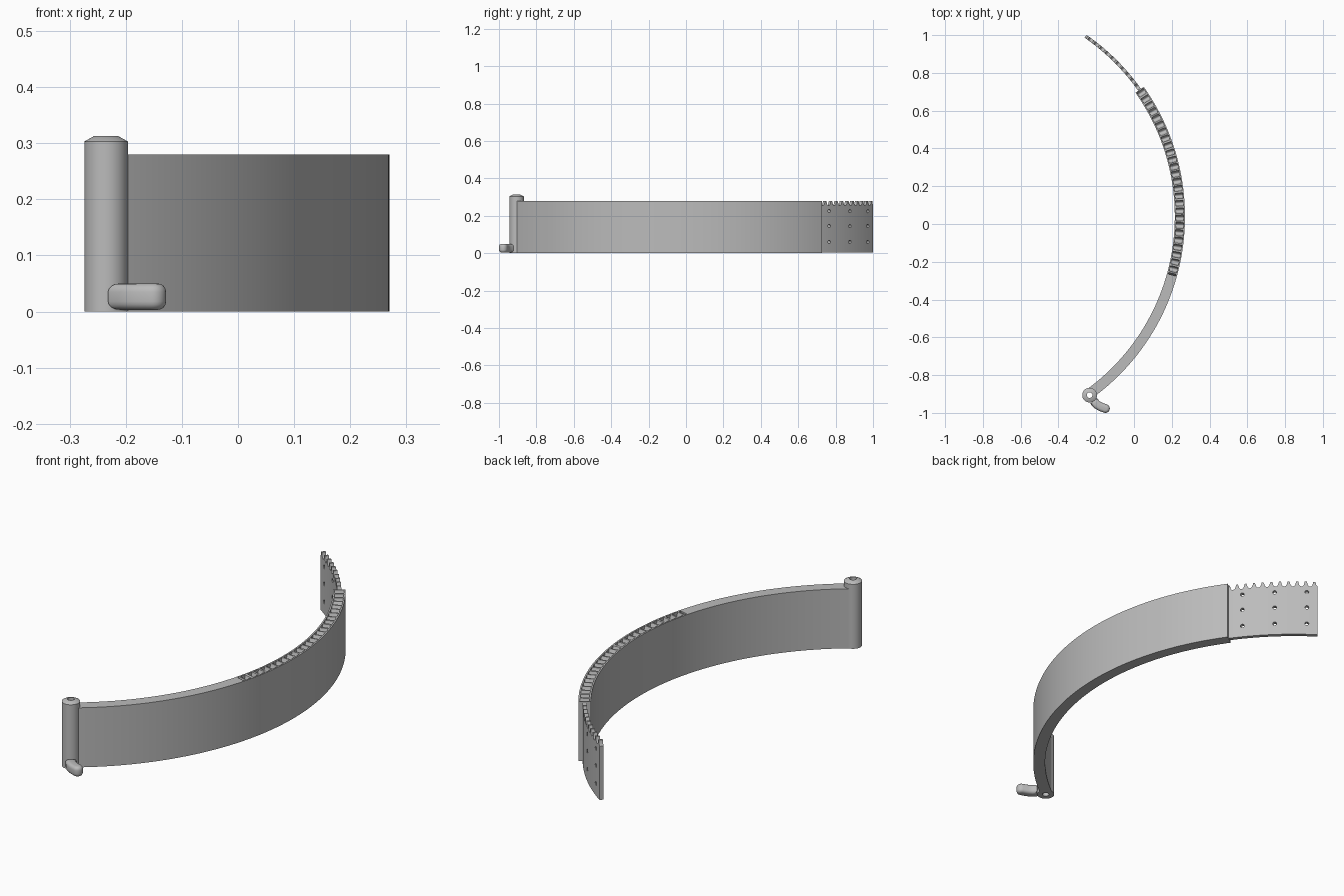
import bpy, bmesh, math
from mathutils import Vector, Matrix

if "Cube" in bpy.data.objects:
    bpy.data.objects.remove(bpy.data.objects["Cube"], do_unlink=True)

CX, CY, R = -0.917, 0.04, 1.16      # centre and mean radius of the curve
TOP = 0.28
JOINT, PITCH = 35.3, 1.93           # sheath mouth and tooth spacing in degrees

steel = bpy.data.materials.new("steel_grey")
steel.use_nodes = True
steel.diffuse_color = (0.5, 0.5, 0.5, 1)
steel.node_tree.nodes["Principled BSDF"].inputs["Base Color"].default_value = (0.5, 0.5, 0.5, 1)


def finish(name, bm):
    bmesh.ops.recalc_face_normals(bm, faces=bm.faces[:])
    mesh = bpy.data.meshes.new(name)
    bm.to_mesh(mesh)
    bm.free()
    ob = bpy.data.objects.new(name, mesh)
    bpy.context.collection.objects.link(ob)
    mesh.materials.append(steel)
    return ob


def activate(ob):
    bpy.ops.object.select_all(action='DESELECT')
    ob.select_set(True)
    bpy.context.view_layer.objects.active = ob


def smooth(ob):
    activate(ob)
    bpy.ops.object.shade_smooth_by_angle(angle=math.radians(32))


def cut(ob, cutter):
    mod = ob.modifiers.new("cut", 'BOOLEAN')
    mod.operation, mod.solver, mod.object = 'DIFFERENCE', 'EXACT', cutter
    activate(ob)
    bpy.ops.object.modifier_apply(modifier=mod.name)
    bpy.data.objects.remove(cutter, do_unlink=True)


def on_arc(r, deg, z):
    a = math.radians(deg)
    return Vector((CX + r * math.cos(a), CY + r * math.sin(a), z))


def sweep(name, half, z0, top, start, end, steps):
    """Curved bar whose upper edge follows top(angle)."""
    bm = bmesh.new()
    rings = []
    for i in range(steps + 1):
        d = start + (end - start) * i / steps
        t = top(d)
        section = [(R - half, z0), (R + half, z0), (R + half, t), (R - half, t)]
        rings.append([bm.verts.new(on_arc(r, d, z)) for r, z in section])
    for a, b in zip(rings, rings[1:]):
        for k in range(4):
            j = (k + 1) % 4
            bm.faces.new((a[k], a[j], b[j], b[k]))
    bm.faces.new(rings[0])
    bm.faces.new(rings[-1])
    return finish(name, bm)


def teeth(deg):
    """Flat-tipped teeth with rounded notches."""
    u = (((deg - JOINT) / PITCH) % 1 - 0.5) / 0.36
    return TOP - 0.026 * math.sqrt(max(0, 1 - u * u))


# Curved sheath with a slot along the far part of its upper edge
band = sweep("sheath_band", 0.027, 0, lambda d: TOP, -54, JOINT, 72)
slot = sweep("slot_cutter", 0.02, 0.22, lambda d: 0.32, -15.5, 37, 42)
slot.hide_render = True
cut(band, slot)
smooth(band)

# Toothed rack lying in the slot
smooth(sweep("slot_rack", 0.0201, 0.21, teeth, -15.5, JOINT - 0.05, 312))

# Thin toothed blade leaving the sheath, drilled with a grid of holes
blade = sweep("toothed_blade", 0.009, 0.003, teeth, 34.5, 55.3, 130)
bm = bmesh.new()
for deg in (38.4, 45.7, 52.9):
    for z in (0.06, 0.145, 0.225):
        turn = Vector((0, 0, 1)).rotation_difference(on_arc(1, deg, 0) - on_arc(0, deg, 0))
        bmesh.ops.create_cone(bm, cap_ends=True, segments=16, radius1=0.009, radius2=0.009, depth=0.1,
                              matrix=Matrix.Translation(on_arc(R, deg, z)) @ turn.to_matrix().to_4x4())
drill = finish("hole_cutter", bm)
drill.hide_render = True
cut(blade, drill)
smooth(blade)

# Hollow pivot pin with a chamfered head
PX, PY, SEG = -0.235, -0.906, 32
bm = bmesh.new()
profile = [(0.039, 0), (0.039, 0.303), (0.021, 0.313), (0.015, 0.313), (0.015, 0)]
loops = []
for r, z in profile:
    loops.append([bm.verts.new((PX + r * math.cos(math.tau * i / SEG),
                                PY + r * math.sin(math.tau * i / SEG), z)) for i in range(SEG)])
for a, b in zip(loops, loops[1:] + loops[:1]):
    for i in range(SEG):
        j = (i + 1) % SEG
        bm.faces.new((a[i], a[j], b[j], b[i]))
pin = finish("pivot_pin", bm)

# Keep the band clear of the pin bore
bm = bmesh.new()
bmesh.ops.create_cone(bm, cap_ends=True, segments=SEG, radius1=0.03, radius2=0.03, depth=1,
                      matrix=Matrix.Translation((PX, PY, 0)))
bore = finish("bore_cutter", bm)
bore.hide_render = True
cut(band, bore)
smooth(band)
smooth(pin)

# Small bent thumb lever at the foot of the pin
path = [Vector(p) for p in ((-0.214, -0.936), (-0.198, -0.955), (-0.176, -0.968), (-0.151, -0.977))]
W = 0.023
left, right = [], []
for i, p in enumerate(path):
    d = (path[min(i + 1, 3)] - path[max(i - 1, 0)]).normalized()
    n = Vector((-d.y, d.x)) * W
    left.append(p + n)
    right.append(p - n)
d = (path[3] - path[2]).normalized()
n = Vector((-d.y, d.x))
tip = [path[3] + W * (d * math.sin(a) + n * math.cos(a))
       for a in (math.pi * k / 10 for k in range(1, 10))]
outline = left + tip + right[::-1]
bm = bmesh.new()
base = bm.faces.new([bm.verts.new((p.x, p.y, 0.003)) for p in outline])
ext = bmesh.ops.extrude_face_region(bm, geom=[base])
bmesh.ops.translate(bm, vec=(0, 0, 0.047), verts=[v for v in ext["geom"] if isinstance(v, bmesh.types.BMVert)])
bmesh.ops.recalc_face_normals(bm, faces=bm.faces[:])
rim = [e for e in bm.edges if abs(e.verts[0].co.z - e.verts[1].co.z) < 0.001]
bmesh.ops.bevel(bm, geom=rim, offset=0.015, segments=4, profile=0.5, affect='EDGES', clamp_overlap=True)
smooth(finish("thumb_lever", bm))
